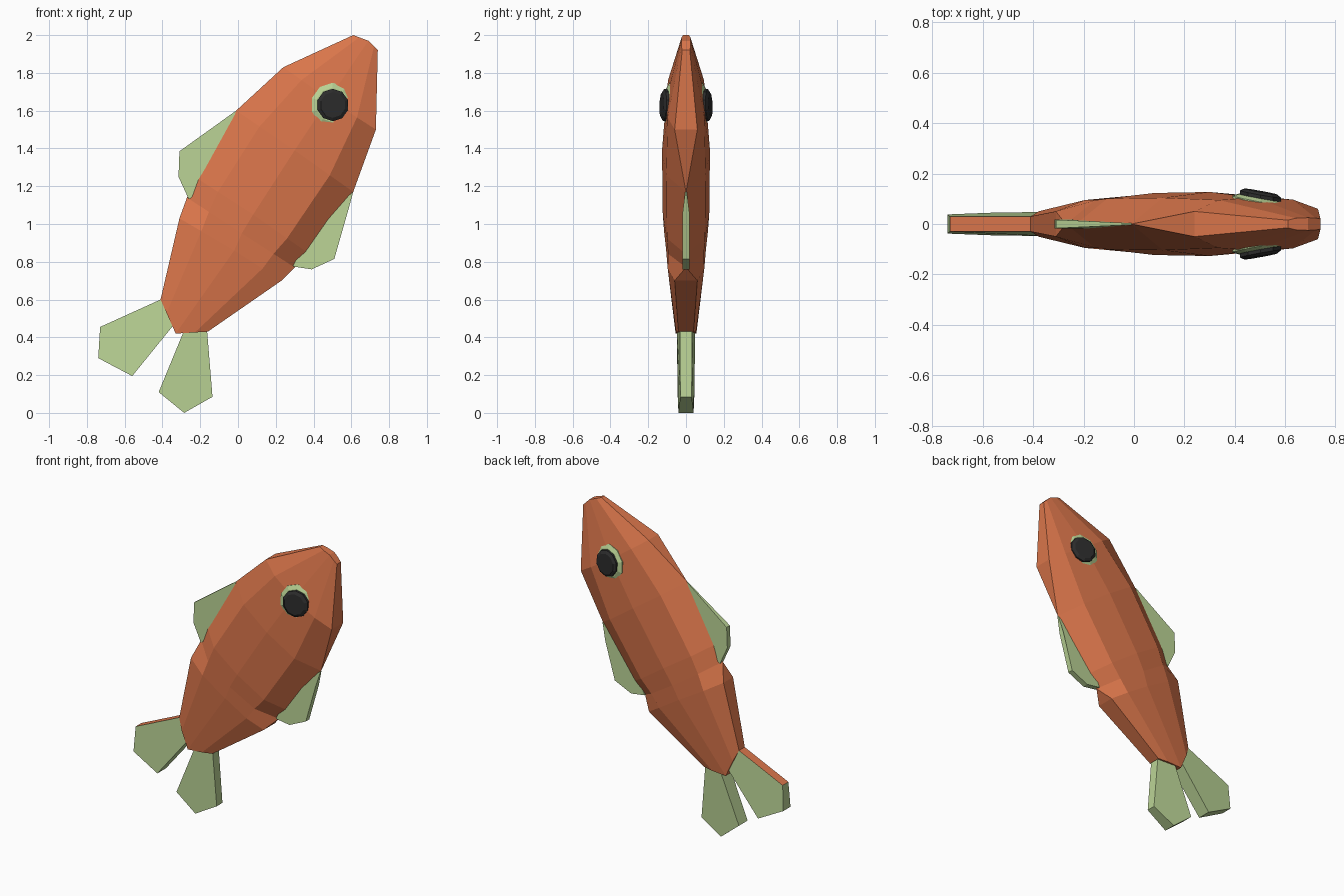
import bpy, bmesh, math
from mathutils import Vector

if "Cube" in bpy.data.objects:
    bpy.data.objects.remove(bpy.data.objects["Cube"])


def make_material(name, rgb):
    m = bpy.data.materials.new(name)
    m.diffuse_color = (*rgb, 1)
    m.use_nodes = True
    m.node_tree.nodes["Principled BSDF"].inputs["Base Color"].default_value = m.diffuse_color
    return m


ORANGE = make_material("burnt orange", (0.70, 0.18, 0.07))
GREEN = make_material("pale green", (0.49, 0.65, 0.30))
BLACK = make_material("charcoal", (0.025, 0.025, 0.025))


def finish(bm, name, *mats):
    bmesh.ops.remove_doubles(bm, verts=bm.verts, dist=1e-4)
    bmesh.ops.dissolve_degenerate(bm, edges=bm.edges, dist=1e-5)
    bmesh.ops.recalc_face_normals(bm, faces=bm.faces)
    me = bpy.data.meshes.new(name)
    bm.to_mesh(me)
    bm.free()
    for m in mats:
        me.materials.append(m)
    ob = bpy.data.objects.new(name, me)
    bpy.context.collection.objects.link(ob)
    return ob


def add_face(bm, pts):
    # skip corners that coincide where a cross-section closes to a ridge
    out = []
    for p in pts:
        if all((p - q).length > 1e-5 for q in out):
            out.append(p)
    if len(out) > 2:
        bm.faces.new([bm.verts.new(p) for p in out])


# Body: sections from tail to snout, each (x, z, half width) for back, flank, belly
SECTIONS = [
    ((-0.41, 0.60, 0.03), (-0.33, 0.42, 0.055), (-0.16, 0.43, 0.04)),
    ((-0.31, 1.03, 0.05), (-0.02, 0.86, 0.105), (0.23, 0.70, 0.06)),
    ((-0.27, 1.14, 0.00), (0.02, 0.95, 0.115), (0.30, 0.77, 0.00)),
    ((-0.23, 1.25, 0.00), (0.08, 1.05, 0.123), (0.38, 0.84, 0.00)),
    ((-0.01, 1.60, 0.00), (0.30, 1.39, 0.127), (0.61, 1.17, 0.00)),
    ((0.24, 1.83, 0.05), (0.48, 1.66, 0.105), (0.73, 1.50, 0.06)),
    ((0.61, 2.00, 0.015), (0.69, 1.97, 0.025), (0.74, 1.92, 0.02)),
]


def section_row(back, flank, belly):
    def between(a, b):
        return (a[0] + (b[0] - a[0]) * 0.4, a[1] + (b[1] - a[1]) * 0.4,
                a[2] + (b[2] - a[2]) * 0.82)
    return [back, between(back, flank), flank, between(belly, flank), belly]


rows = [section_row(*s) for s in SECTIONS]


def P(p, side):
    return Vector((p[0], side * p[2], p[1]))


bm = bmesh.new()
for a, b in zip(rows, rows[1:]):
    for side in (-1, 1):
        for i in range(4):
            add_face(bm, [P(a[i], side), P(a[i + 1], side), P(b[i + 1], side), P(b[i], side)])
    for i in (0, 4):  # strips along the back and belly
        add_face(bm, [P(a[i], -1), P(b[i], -1), P(b[i], 1), P(a[i], 1)])
for r in (rows[0], rows[-1]):  # tail and snout ends
    for i in range(4):
        add_face(bm, [P(r[i], -1), P(r[i + 1], -1), P(r[i + 1], 1), P(r[i], 1)])
finish(bm, "body", ORANGE)


# Fins: flat outlines with a half width at every corner
def fin(name, outline, orange_edge=None):
    bm = bmesh.new()
    left = [bm.verts.new(P(p, -1)) for p in outline]
    right = [bm.verts.new(P(p, 1)) for p in outline]
    bm.faces.new(left)
    bm.faces.new(right[::-1])
    n = len(outline)
    for i in range(n):
        j = (i + 1) % n
        f = bm.faces.new((left[i], right[i], right[j], left[j]))
        if i == orange_edge:
            f.material_index = 1
    return finish(bm, name, GREEN, ORANGE)


fin("upper_tail_lobe", [(-0.41, 0.60, 0.03), (-0.73, 0.455, 0.03), (-0.74, 0.29, 0.038),
                        (-0.56, 0.195, 0.045), (-0.345, 0.46, 0.048)], orange_edge=0)
fin("lower_tail_lobe", [(-0.165, 0.45, 0.032), (-0.135, 0.085, 0.03), (-0.285, 0.0, 0.04),
                        (-0.42, 0.11, 0.045), (-0.28, 0.45, 0.048)])
fin("back_fin", [(-0.01, 1.60, 0.003), (-0.31, 1.385, 0.017), (-0.315, 1.25, 0.017),
                 (-0.26, 1.13, 0.017), (-0.12, 1.25, 0.017)])
fin("belly_fin", [(0.61, 1.17, 0.004), (0.58, 1.06, 0.018), (0.51, 0.815, 0.018),
                  (0.39, 0.76, 0.018), (0.29, 0.775, 0.018), (0.40, 1.00, 0.018)])


# Eyes: stacked rings (radius, height) along a tilted axis
def eye_part(name, side, profile, mat, sides=10):
    axis = Vector((0.18, side, 0.04)).normalized()
    u = axis.cross(Vector((0, 0, 1))).normalized()
    v = axis.cross(u)
    centre = Vector((0.502, 0, 1.63))
    bm = bmesh.new()
    rings = []
    for r, h in profile:
        ring = []
        for k in range(sides):
            t = math.tau * (k + 0.5) / sides
            ring.append(bm.verts.new(centre + Vector((0, side * h, 0))
                                     + r * (math.cos(t) * u + math.sin(t) * v)))
        rings.append(ring)
    for a, b in zip(rings, rings[1:]):
        for k in range(sides):
            j = (k + 1) % sides
            bm.faces.new((a[k], a[j], b[j], b[k]))
    bm.faces.new(rings[0])
    bm.faces.new(rings[-1])
    finish(bm, name, mat)


for label, side in (("right", -1), ("left", 1)):
    eye_part(label + "_eye_rim", side, [(0.118, 0.05), (0.118, 0.092), (0.092, 0.104)], GREEN)
    eye_part(label + "_pupil", side, [(0.086, 0.08), (0.086, 0.118), (0.068, 0.129)], BLACK)
